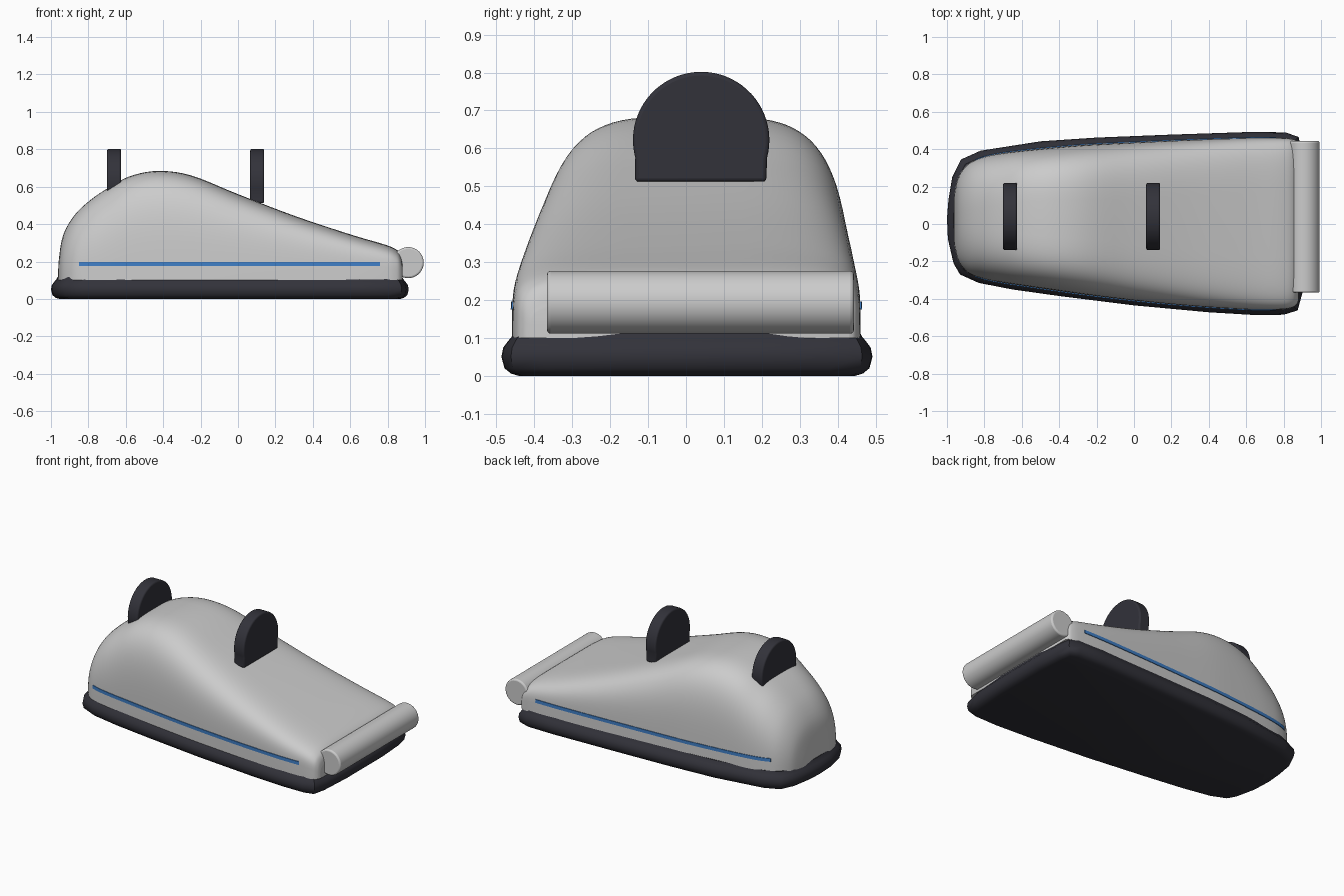
import bpy, bmesh, math
from mathutils import Vector

if "Cube" in bpy.data.objects:
    bpy.data.objects.remove(bpy.data.objects["Cube"])


def material(name, rgb):
    m = bpy.data.materials.new(name)
    m.diffuse_color = (*rgb, 1)
    m.use_nodes = True
    m.node_tree.nodes["Principled BSDF"].inputs["Base Color"].default_value = m.diffuse_color
    return m


GREY = material("light grey", (0.60, 0.60, 0.60))
DARK = material("dark charcoal", (0.032, 0.032, 0.042))
BLUE = material("stripe blue", (0.05, 0.21, 0.56))


def finish(name, bm, mat, angle=35, bevel=0):
    bmesh.ops.recalc_face_normals(bm, faces=bm.faces)
    me = bpy.data.meshes.new(name)
    bm.to_mesh(me)
    bm.free()
    me.materials.append(mat)
    ob = bpy.data.objects.new(name, me)
    bpy.context.collection.objects.link(ob)
    bpy.ops.object.select_all(action='DESELECT')
    bpy.context.view_layer.objects.active = ob
    ob.select_set(True)
    if bevel:
        mod = ob.modifiers.new("soft edges", 'BEVEL')
        mod.width, mod.segments, mod.limit_method = bevel, 3, 'ANGLE'
        mod.angle_limit = math.radians(50)
    bpy.ops.object.shade_smooth_by_angle(angle=math.radians(angle))
    return ob


def loft(rings):
    """Skin closed rings of equal length and cap both ends."""
    bm = bmesh.new()
    vs = [[bm.verts.new(p) for p in r] for r in rings]
    for a, b in zip(vs, vs[1:]):
        for i in range(len(a)):
            j = (i + 1) % len(a)
            bm.faces.new((a[i], a[j], b[j], b[i]))
    bm.faces.new(vs[0])
    bm.faces.new(vs[-1])
    return bm


# Body stations: x, y min, y max, top z, squareness of the cross-section
STATIONS = [
    (-0.962, -0.08, 0.13, 0.13, 2.5), (-0.957, -0.13, 0.18, 0.22, 2.5),
    (-0.935, -0.205, 0.26, 0.34, 2.6), (-0.88, -0.265, 0.325, 0.44, 2.8),
    (-0.80, -0.295, 0.36, 0.52, 3.1), (-0.70, -0.315, 0.38, 0.59, 3.4),
    (-0.58, -0.333, 0.395, 0.655, 3.8), (-0.43, -0.355, 0.41, 0.684, 4.0),
    (-0.25, -0.38, 0.425, 0.66, 4.1), (0.0, -0.41, 0.437, 0.56, 4.4),
    (0.30, -0.438, 0.45, 0.445, 4.8), (0.60, -0.457, 0.46, 0.345, 5.2),
    (0.78, -0.457, 0.46, 0.292, 5.5), (0.845, -0.447, 0.455, 0.265, 5.5),
    (0.870, -0.43, 0.445, 0.235, 5.5), (0.880, -0.41, 0.43, 0.19, 5.5)]
Z0 = 0.10


def catmull(pts, steps):
    out = []
    for i in range(len(pts) - 1):
        p0, p1, p2 = pts[max(i - 1, 0)], pts[i], pts[i + 1]
        p3 = pts[min(i + 2, len(pts) - 1)]
        for k in range(steps):
            t = k / steps
            out.append(tuple(0.5 * (2 * b + (c - a) * t + (2 * a - 5 * b + 4 * c - d) * t * t
                                    + (3 * b - a - 3 * c + d) * t ** 3)
                             for a, b, c, d in zip(p0, p1, p2, p3)))
    return out + [pts[-1]]


DENSE = catmull(STATIONS, 5)


def section(x, y0, y1, zt, n, count=48):
    ring = []
    for k in range(count + 1):
        a = math.pi * k / count
        c, s = math.cos(a), max(math.sin(a), 0)
        u = math.copysign(abs(c) ** (2 / n), c)
        ring.append((x, (y0 + y1) / 2 + u * (y1 - y0) / 2, Z0 + (zt - Z0) * s ** (2 / n)))
    return ring


finish("body", loft([section(*s) for s in DENSE]), GREY, 50)


def side_y(x, z, side):
    """Y of the body surface at x and z."""
    for a, b in zip(DENSE, DENSE[1:]):
        if a[0] <= x <= b[0]:
            t = (x - a[0]) / (b[0] - a[0])
            _, y0, y1, zt, n = (p + (q - p) * t for p, q in zip(a, b))
            u = (1 - ((z - Z0) / (zt - Z0)) ** n) ** (1 / n)
            return (y0 + y1) / 2 + side * u * (y1 - y0) / 2


# Side stripes: thin strips hugging the body
for side, label in ((-1, "front"), (1, "back")):
    rings = []
    for k in range(61):
        x = -0.85 + 1.61 * k / 60
        rings.append([(x, side_y(x, z, side) + side * off, z)
                      for z, off in ((0.175, -0.004), (0.175, 0.004), (0.196, 0.004), (0.196, -0.004))])
    finish("stripe_" + label, loft(rings), BLUE)

# Base skirt: plan outline lofted upward with a rounded edge
OUTLINE = [
    (-1.0, 0.03), (-0.995, -0.08), (-0.965, -0.21), (-0.93, -0.27), (-0.83, -0.315),
    (-0.65, -0.35), (-0.4, -0.385), (0.0, -0.435), (0.4, -0.472), (0.65, -0.487),
    (0.80, -0.485), (0.875, -0.462), (0.90, -0.37), (0.913, -0.15), (0.913, 0.2),
    (0.90, 0.38), (0.88, 0.465), (0.81, 0.49), (0.62, 0.492), (0.2, 0.478),
    (-0.2, 0.462), (-0.5, 0.442), (-0.82, 0.392), (-0.925, 0.345), (-0.972, 0.25),
    (-0.992, 0.13)]


def inset(pts, d):
    out = []
    for i, p in enumerate(pts):
        a, b, c = Vector(pts[i - 1]), Vector(p), Vector(pts[(i + 1) % len(pts)])
        t = ((b - a).normalized() + (c - b).normalized()).normalized()
        out.append(b + Vector((-t.y, t.x)) * d)
    return out


finish("base_skirt", loft([[(p.x, p.y, z) for p in inset(OUTLINE, d)] for z, d in (
    (0.0, 0.045), (0.006, 0.025), (0.02, 0.008), (0.05, 0.0), (0.075, 0.005),
    (0.092, 0.018), (0.104, 0.028), (0.116, 0.034))]), DARK, 40)

# Fins: upright discs with a flat foot
for x, label in ((-0.6625, "rear"), (0.1025, "middle")):
    prof = [(0.04 + 0.18 * math.cos(a), 0.622 + 0.18 * math.sin(a))
            for a in (math.radians(-15 + 210 * k / 40) for k in range(41))]
    prof += [(-0.135, 0.512), (0.212, 0.512)]
    finish("fin_" + label, loft([[(x + s, y, z) for y, z in prof] for s in (-0.0375, 0.0375)]),
           DARK, 40, 0.01)

# Roller bar across the low end
prof = [(0.91 + 0.083 * math.cos(k * math.pi / 24), 0.194 + 0.083 * math.sin(k * math.pi / 24))
        for k in range(48)]
finish("roller", loft([[(x, y, z) for x, z in prof] for y in (-0.367, 0.443)]), GREY, 40, 0.01)
